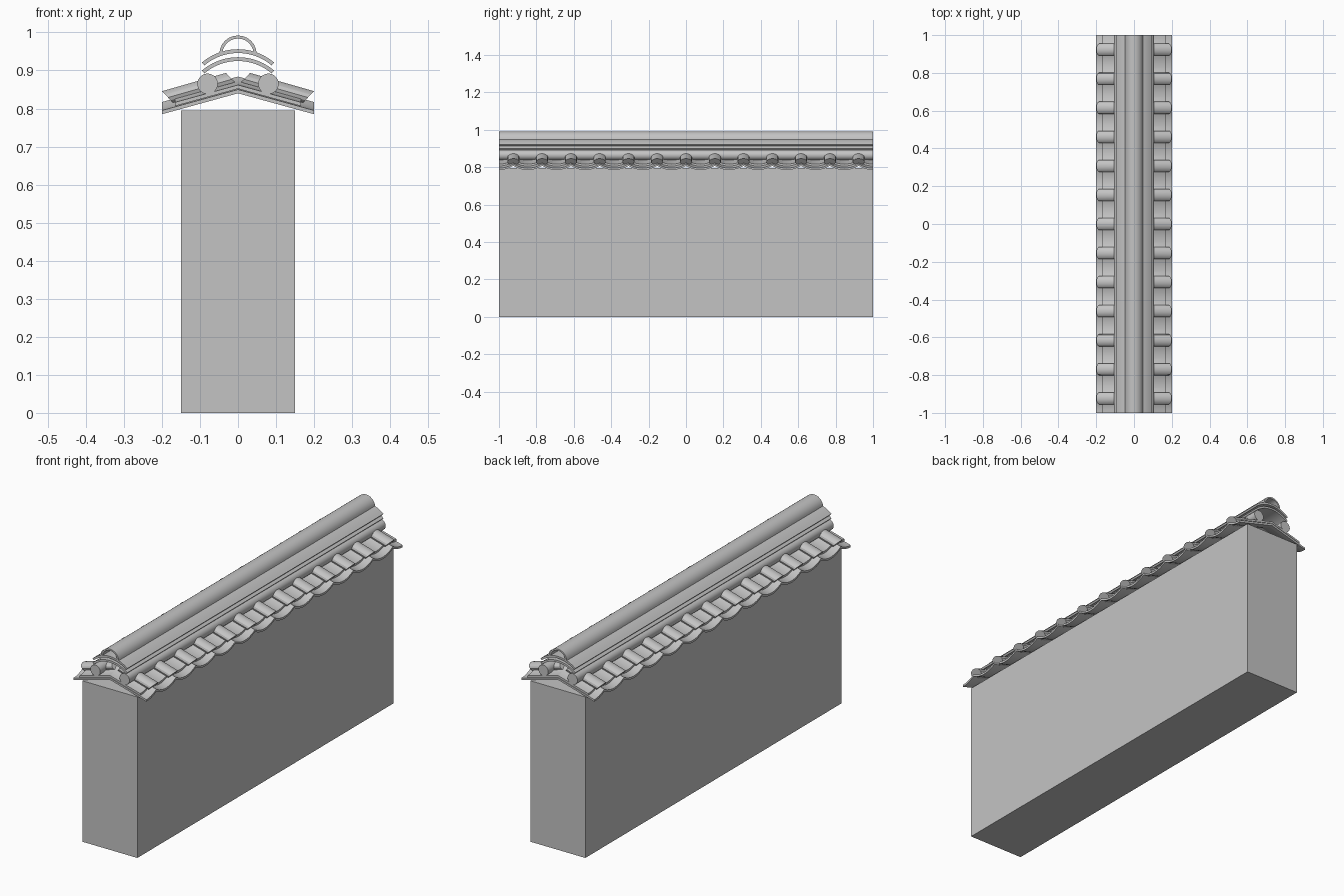
import bpy, bmesh, math

cube = bpy.data.objects.get("Cube")
if cube:
    bpy.data.objects.remove(cube, do_unlink=True)

grey = bpy.data.materials.new("plain_grey")
grey.use_nodes = True
colour = (0.55, 0.55, 0.55, 1)
grey.diffuse_color = colour
grey.node_tree.nodes["Principled BSDF"].inputs["Base Color"].default_value = colour

PITCH = 2 / 13
SLOPE = 0.275


def loft(bm, rings):
    """Skin a list of closed rings and cap both ends."""
    rows = [[bm.verts.new(p) for p in ring] for ring in rings]
    n = len(rows[0])
    for a, b in zip(rows, rows[1:]):
        for i in range(n):
            j = (i + 1) % n
            bm.faces.new((a[i], a[j], b[j], b[i]))
    bm.faces.new(rows[0])
    bm.faces.new(rows[-1])


def finish(name, bm, smooth=True):
    bmesh.ops.recalc_face_normals(bm, faces=bm.faces)
    mesh = bpy.data.meshes.new(name)
    bm.to_mesh(mesh)
    bm.free()
    mesh.materials.append(grey)
    obj = bpy.data.objects.new(name, mesh)
    bpy.context.collection.objects.link(obj)
    if smooth:
        bpy.ops.object.select_all(action='DESELECT')
        obj.select_set(True)
        bpy.context.view_layer.objects.active = obj
        bpy.ops.object.shade_smooth_by_angle(angle=math.radians(30))
    return obj


def extrude_y(name, profile, stations=((-1, 0), (1, 0)), smooth=True):
    """Run an x-z profile along y, lifted by the given height at each station."""
    bm = bmesh.new()
    loft(bm, [[(x, y, z + lift) for x, z in profile] for y, lift in stations])
    return finish(name, bm, smooth)


def arch(half_width, base, top, thickness, segments=12):
    """Closed profile of a thin circular arch."""
    rise = top - base
    radius = (half_width ** 2 + rise ** 2) / (2 * rise)
    centre = top - radius
    end = math.atan2(half_width, base - centre)
    angles = [end * (2 * i / segments - 1) for i in range(segments + 1)]
    outer = [(radius * math.sin(a), centre + radius * math.cos(a)) for a in angles]
    r = radius - thickness
    inner = [(r * math.sin(a), centre + r * math.cos(a)) for a in reversed(angles)]
    return outer + inner


# Wall body
extrude_y("wall", [(-0.15, 0), (0.15, 0), (0.15, 0.795), (-0.15, 0.795)], smooth=False)

# Scalloped pan tiles, sagging between the cover tiles
STEPS = 8
scallops = []
for i in range(13 * STEPS + 1):
    t = 2 * (i % STEPS) / STEPS
    t = t if t <= 1 else t - 2
    scallops.append((-1 + PITCH * i / STEPS, 0.022 * t * t))


def gable(reach, peak, thickness):
    eave = peak - SLOPE * reach
    return [(-reach, eave), (0, peak), (reach, eave),
            (reach, eave - thickness), (0, peak - thickness), (-reach, eave - thickness)]


extrude_y("lower_pan_tiles", gable(0.2, 0.85, 0.01), scallops)
extrude_y("upper_pan_tiles", gable(0.166, 0.862, 0.01), scallops)

# Round cover tiles with slanted ends, on both slopes
bm = bmesh.new()
for side in (-1, 1):
    for k in range(-6, 7):
        rings = []
        for cx, cz in ((0.016, 0.877), (0.184, 0.829)):
            ring = []
            for i in range(14):
                a = math.tau * i / 14
                ring.append((side * (cx + 0.016 * math.sin(a)),
                             k * PITCH + 0.032 * math.cos(a),
                             cz + 0.017 * math.sin(a)))
            rings.append(ring)
        loft(bm, rings)
finish("cover_tiles", bm)

# Round rolls under the ridge
for name, x in (("left_ridge_roll", 0.08), ("right_ridge_roll", -0.08)):
    circle = [(x + 0.027 * math.cos(math.tau * i / 20),
               0.865 + 0.027 * math.sin(math.tau * i / 20)) for i in range(20)]
    extrude_y(name, circle)

# Stacked curved ridge tiles and the crowning half-round
extrude_y("lower_ridge_tile", arch(0.095, 0.9, 0.935, 0.01))
extrude_y("upper_ridge_tile", arch(0.095, 0.921, 0.956, 0.01))
extrude_y("ridge_crown", arch(0.049, 0.945, 0.992, 0.008))
